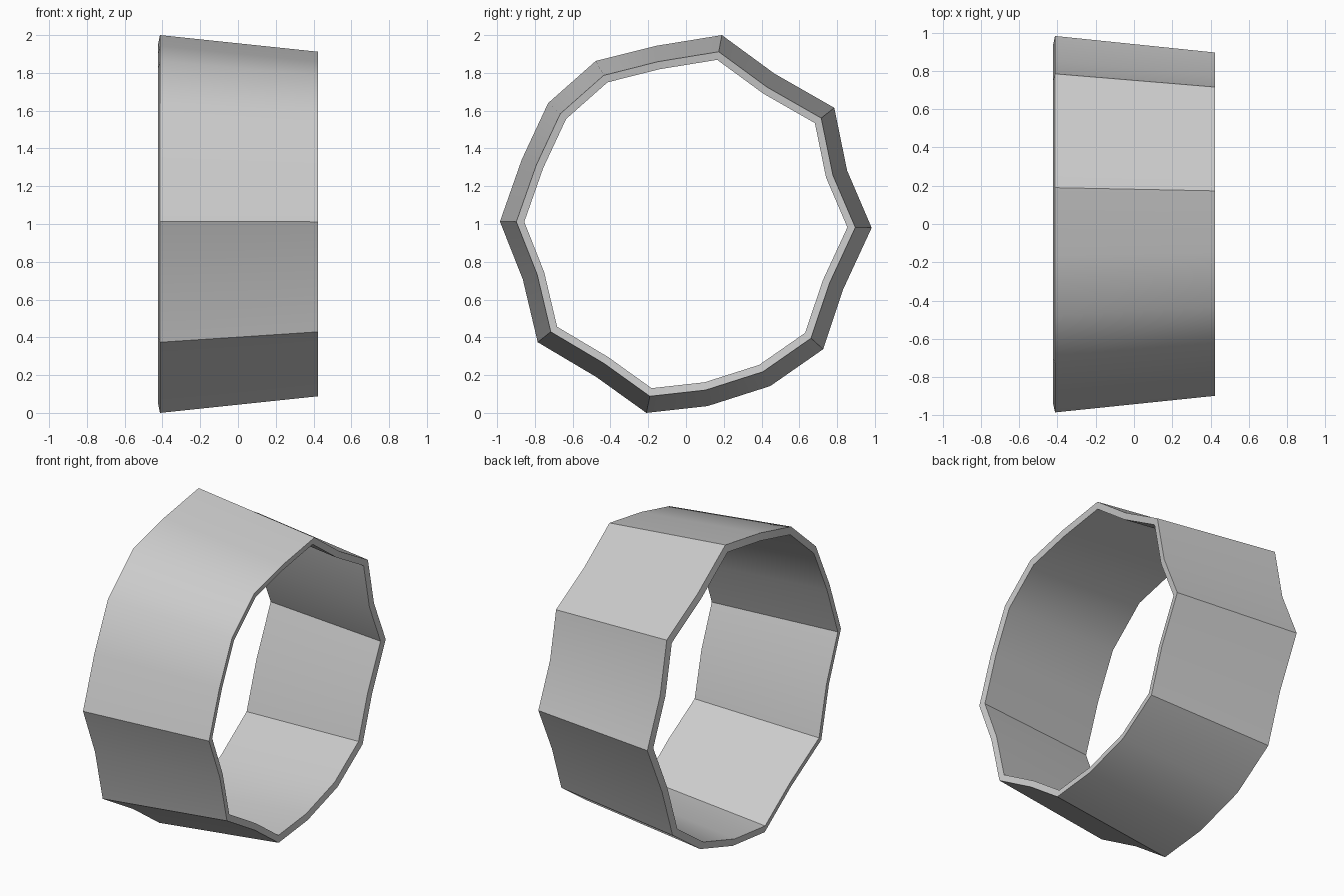
import bpy
import bmesh
import math
from mathutils import Vector

cube = bpy.data.objects.get("Cube")
if cube:
    bpy.data.objects.remove(cube, do_unlink=True)

# Plain grey material
grey = bpy.data.materials.new("light_grey")
grey.use_nodes = True
colour = (0.6, 0.6, 0.6, 1)
grey.diffuse_color = colour
grey.node_tree.nodes["Principled BSDF"].inputs["Base Color"].default_value = colour

# Wavy outer outline (y, z) at the wide end
OUTLINE = [
    (.19, 2.0), (.47, 1.795), (.785, 1.615), (.853, 1.283), (.983, .98), (.832, .654),
    (.726, .337), (.446, .142), (.114, .036), (-.21, 0), (-.475, .19), (-.785, .374),
    (-.864, .707), (-.985, 1.013), (-.87, 1.34), (-.73, 1.64), (-.478, 1.863), (-.16, 1.943),
]
TAPER = .912   # narrow end relative to wide end
INNER = .953   # inner wall relative to outer wall

bm = bmesh.new()


def add_ring(x, scale):
    return [bm.verts.new((x, y * scale, 1 + (z - 1) * scale)) for y, z in OUTLINE]


# Closed tapered shell: outer wall, narrow rim, inner wall, wide rim
rings = [
    add_ring(-.413, 1),
    add_ring(.423, TAPER),
    add_ring(.416, TAPER * INNER),
    add_ring(-.423, INNER),
]
count = len(OUTLINE)
for k, ring in enumerate(rings):
    following = rings[(k + 1) % len(rings)]
    for i in range(count):
        j = (i + 1) % count
        bm.faces.new((ring[i], ring[j], following[j], following[i]))
bmesh.ops.recalc_face_normals(bm, faces=bm.faces)

mesh = bpy.data.meshes.new("wavy_band")
bm.to_mesh(mesh)
bm.free()
mesh.materials.append(grey)
band = bpy.data.objects.new("wavy_band", mesh)
bpy.context.collection.objects.link(band)

# Smooth the gentle bends and keep the ridges crisp
bpy.ops.object.select_all(action="DESELECT")
band.select_set(True)
bpy.context.view_layer.objects.active = band
bpy.ops.object.shade_smooth_by_angle(angle=math.radians(32))
